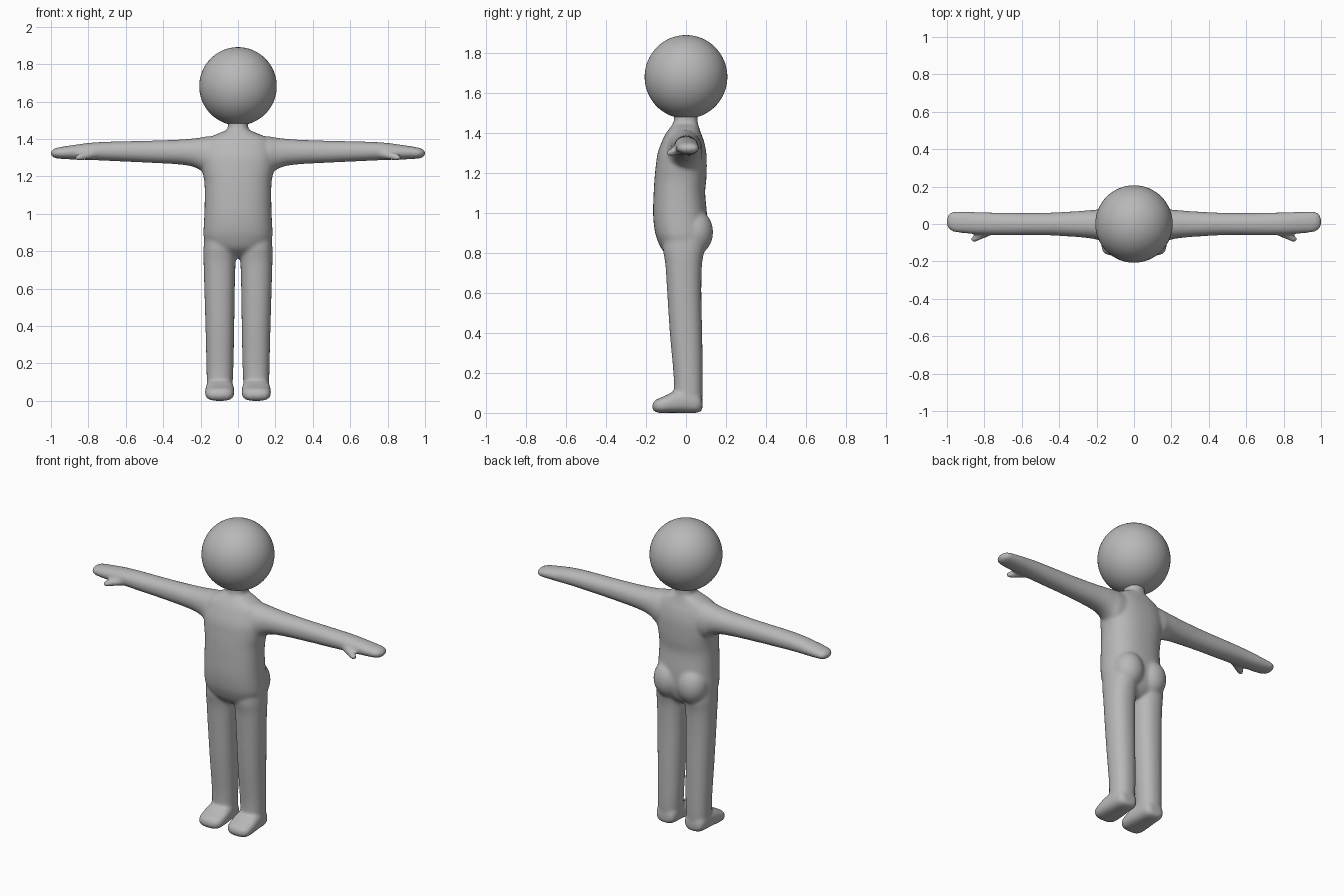
import bpy, bmesh, math
from mathutils import Matrix, Vector

grey = bpy.data.materials.new("plain_grey")
grey.diffuse_color = (0.48, 0.48, 0.48, 1)


def catmull(p, q, r, s, t):
    return [0.5 * (2 * b + (c - a) * t + (2 * a - 5 * b + 4 * c - d) * t * t
                   + (3 * b - a - 3 * c + d) * t ** 3) for a, b, c, d in zip(p, q, r, s)]


def loft(bm, axis, sections, side=1, power=2.2, steps=5, count=40):
    """Closed skin through sections (position, low a, high a, low b, high b)."""
    rows = []
    for i in range(len(sections) - 1):
        four = [sections[min(max(k, 0), len(sections) - 1)] for k in range(i - 1, i + 3)]
        rows += [catmull(*four, j / steps) for j in range(steps)]
    rows.append(sections[-1])
    rings = []
    for t, a0, a1, b0, b1 in rows:
        ring = []
        for k in range(count):
            u = 2 * math.pi * k / count
            c, s = math.cos(u), math.sin(u)
            a = (a0 + a1) / 2 + (a1 - a0) / 2 * math.copysign(abs(c) ** (2 / power), c)
            b = (b0 + b1) / 2 + (b1 - b0) / 2 * math.copysign(abs(s) ** (2 / power), s)
            x, y, z = {"x": (t, a, b), "y": (a, t, b), "z": (a, b, t)}[axis]
            ring.append(bm.verts.new((x * side, y, z)))
        rings.append(ring)
    for r, q in zip(rings, rings[1:]):
        for k in range(count):
            n = (k + 1) % count
            bm.faces.new((r[k], r[n], q[n], q[k]))
    bm.faces.new(rings[0])
    bm.faces.new(rings[-1])


def ball(bm, centre, radii):
    bmesh.ops.create_uvsphere(bm, u_segments=32, v_segments=20, radius=1,
                              matrix=Matrix.Translation(centre) @ Matrix.Diagonal((*radii, 1)))


def finish(name, bm):
    bmesh.ops.recalc_face_normals(bm, faces=bm.faces)
    for f in bm.faces:
        f.smooth = True
    mesh = bpy.data.meshes.new(name)
    bm.to_mesh(mesh)
    bm.free()
    mesh.materials.append(grey)
    obj = bpy.data.objects.new(name, mesh)
    bpy.context.collection.objects.link(obj)
    return obj


bm = bmesh.new()

# Torso and neck: z, x range, y range
loft(bm, "z", [
    (0.765, -0.03, 0.03, -0.05, 0.04), (0.79, -0.10, 0.10, -0.09, 0.07),
    (0.82, -0.155, 0.155, -0.122, 0.09), (0.87, -0.182, 0.182, -0.145, 0.105),
    (0.92, -0.184, 0.184, -0.158, 0.108), (1.00, -0.180, 0.180, -0.165, 0.105),
    (1.10, -0.178, 0.178, -0.162, 0.096), (1.17, -0.180, 0.180, -0.158, 0.102),
    (1.23, -0.190, 0.190, -0.152, 0.104), (1.30, -0.195, 0.195, -0.142, 0.102),
    (1.36, -0.185, 0.185, -0.120, 0.090), (1.40, -0.165, 0.165, -0.100, 0.075),
    (1.43, -0.105, 0.105, -0.078, 0.065), (1.448, -0.062, 0.062, -0.066, 0.060),
    (1.47, -0.054, 0.054, -0.060, 0.058), (1.52, -0.06, 0.06, -0.06, 0.06)], power=2.35)

for side in (-1, 1):
    # Buttock
    ball(bm, (side * 0.082, 0.043, 0.905), (0.092, 0.093, 0.115))
    # Arm and mitten hand: x, y range, z range
    loft(bm, "x", [
        (0.08, -0.09, 0.08, 1.20, 1.415), (0.16, -0.095, 0.082, 1.20, 1.415),
        (0.20, -0.083, 0.077, 1.232, 1.408), (0.25, -0.075, 0.073, 1.254, 1.402),
        (0.33, -0.068, 0.067, 1.265, 1.396), (0.48, -0.060, 0.060, 1.273, 1.391),
        (0.65, -0.060, 0.060, 1.281, 1.387), (0.78, -0.058, 0.062, 1.287, 1.381),
        (0.88, -0.052, 0.065, 1.290, 1.368), (0.95, -0.045, 0.066, 1.294, 1.357),
        (0.98, -0.035, 0.062, 1.298, 1.350), (0.995, -0.020, 0.047, 1.307, 1.340),
        (1.002, 0.0, 0.025, 1.317, 1.329)], side, 2.1)
    # Thumb, a tapering row of beads
    for i in range(13):
        t = i / 12
        p = Vector((0.77, -0.035, 1.322)).lerp(Vector((0.855, -0.080, 1.300)), t)
        r = 0.026 - 0.008 * t
        ball(bm, (p.x * side, p.y, p.z), (r, r, r))
    # Leg
    loft(bm, "z", [
        (0.03, 0.03, 0.165, -0.055, 0.078), (0.10, 0.028, 0.167, -0.060, 0.083),
        (0.20, 0.024, 0.169, -0.063, 0.084), (0.40, 0.020, 0.174, -0.081, 0.081),
        (0.60, 0.017, 0.180, -0.094, 0.077), (0.74, 0.013, 0.184, -0.103, 0.080),
        (0.82, 0.008, 0.184, -0.115, 0.092), (0.90, 0.01, 0.178, -0.11, 0.09)], side, 2.25)
    # Foot: y, x range, z range
    loft(bm, "y", [
        (-0.168, 0.07, 0.13, 0.022, 0.045), (-0.157, 0.040, 0.158, 0.006, 0.062),
        (-0.135, 0.024, 0.172, 0.0, 0.073), (-0.10, 0.020, 0.176, 0.0, 0.088),
        (-0.06, 0.020, 0.175, 0.0, 0.108), (0.0, 0.026, 0.170, 0.0, 0.12),
        (0.05, 0.032, 0.164, 0.0, 0.11), (0.075, 0.045, 0.150, 0.008, 0.085),
        (0.083, 0.07, 0.125, 0.025, 0.06)], side, 2.7)

body = finish("body", bm)
# Blend all limbs into one soft skin
remesh = body.modifiers.new("blend", "REMESH")
remesh.mode = "VOXEL"
remesh.voxel_size = 0.008
remesh.use_smooth_shade = True
soften = body.modifiers.new("soften", "SMOOTH")
soften.factor = 0.5
soften.iterations = 14

# Round head
bm = bmesh.new()
bmesh.ops.create_uvsphere(bm, u_segments=64, v_segments=40, radius=0.207,
                          matrix=Matrix.Translation((0, 0, 1.682)) @ Matrix.Diagonal((1, 1, 1.01, 1)))
finish("head", bm)
